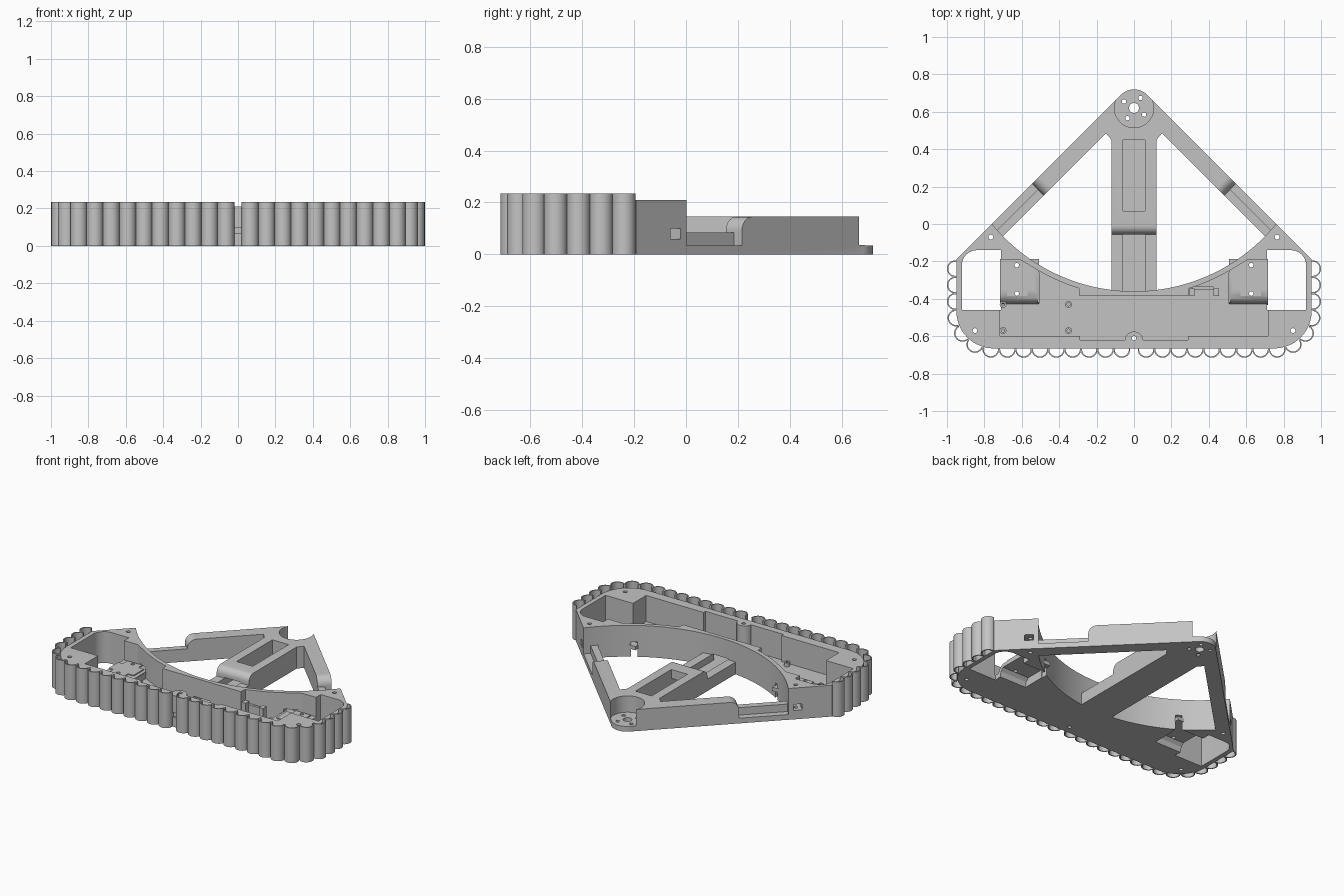
import bpy, bmesh, math

if "Cube" in bpy.data.objects:
    bpy.data.objects.remove(bpy.data.objects["Cube"])

R2 = math.sqrt(2)
grey = bpy.data.materials.new("light_grey")
grey.diffuse_color = (0.55, 0.55, 0.55, 1)
grey.use_nodes = True
grey.node_tree.nodes["Principled BSDF"].inputs["Base Color"].default_value = grey.diffuse_color


def add_prism(bm, pts, c0, c1, f):
    """Extrude a closed 2D outline from c0 to c1, mapped to space by f(a, b, c)."""
    lo = [bm.verts.new(f(a, b, c0)) for a, b in pts]
    hi = [bm.verts.new(f(a, b, c1)) for a, b in pts]
    bm.faces.new(lo)
    bm.faces.new(hi)
    n = len(pts)
    for i in range(n):
        j = (i + 1) % n
        bm.faces.new((lo[i], lo[j], hi[j], hi[i]))


def finish(bm, name):
    bmesh.ops.recalc_face_normals(bm, faces=bm.faces)
    me = bpy.data.meshes.new(name)
    bm.to_mesh(me)
    bm.free()
    me.materials.append(grey)
    ob = bpy.data.objects.new(name, me)
    bpy.context.collection.objects.link(ob)
    return ob


def flat(a, b, c):
    return (a, b, c)


def prism(name, pts, z0, z1, f=flat):
    bm = bmesh.new()
    add_prism(bm, pts, z0, z1, f)
    return finish(bm, name)


def rect(x0, x1, y0, y1):
    return [(x0, y0), (x1, y0), (x1, y1), (x0, y1)]


def arc(cx, cy, r, a0, a1, n):
    return [(cx + r * math.cos(math.radians(a0 + (a1 - a0) * i / n)),
             cy + r * math.sin(math.radians(a0 + (a1 - a0) * i / n))) for i in range(n + 1)]


def circle(cx, cy, r, n=24):
    return arc(cx, cy, r, 0, 360, n)[:-1]


def boolean(target, tools, op):
    for tool in tools:
        m = target.modifiers.new("bool", 'BOOLEAN')
        m.operation, m.solver, m.object = op, 'EXACT', tool
        bpy.context.view_layer.objects.active = target
        bpy.ops.object.modifier_apply(modifier=m.name)
        bpy.data.objects.remove(tool, do_unlink=True)


def cut(target, tools):
    boolean(target, tools, 'DIFFERENCE')


def mirrored(pts, s):
    return [(s * x, y) for x, y in pts]


def on_arm(s):
    """Frame along a diagonal arm: u runs down the arm, v outward."""
    return lambda u, z, v: (s * (u + v) / R2, 0.76 + (v - u) / R2, z)


# Body: curved back edge, slanted shoulders, rounded front corners
half = math.degrees(math.asin(0.76 / 0.98))
body_pts = arc(0, 0.62, 0.98, -90 - half, -90 + half, 64)
body_pts += [(0.95, -0.19)] + arc(0.75, -0.465, 0.2, 0, -90, 16)
body_pts += arc(-0.75, -0.465, 0.2, -90, -180, 16) + [(-0.95, -0.19)]
frame = prism("chassis_frame", body_pts, 0, 0.21)

# Main tray, with the front wall stepped and the back wall following the curve
side = [(0.29, -0.62), (0.29, -0.6), (0.716, -0.6), (0.716, -0.19), (0.61, -0.19)]
side += arc(0, 0.62, 1.008, -59.5, -73, 8) + [(0.29, -0.385)]
tray = side + mirrored(side[::-1], -1)
cut(frame, [prism("tray_cutter", tray, 0.035, 0.4)])

# Wheel wells and motor openings through the floor
for s in (-1, 1):
    well = [(0.712, -0.46), (0.92, -0.46)] + arc(0.84, -0.22, 0.08, 0, 90, 8) + [(0.712, -0.14)]
    cut(frame, [prism("well_cutter", mirrored(well, s), -0.1, 0.4),
                prism("motor_cutter", mirrored(rect(0.512, 0.714, -0.428, -0.195), s), -0.1, 0.1)])

# Front boss
boss = prism("front_boss", arc(0, -0.625, 0.05, 0, 180, 16), 0.01, 0.21)

# Hub where the arms meet
hub = prism("hub", [(-0.15, 0.485), (-0.12, 0.45), (0.12, 0.45), (0.15, 0.485),
                    (0.14, 0.62), (-0.14, 0.62)], 0, 0.145)
hub_base = prism("hub_base", circle(0, 0.62, 0.1, 48), 0, 0.035)


def stepped(start, step, end, low, r):
    """Side profile: tall beam with a rounded shoulder, then a low strip."""
    d = 1 if end > start else -1
    top = [(step - d * r + d * r * math.sin(t), 0.145 - r + r * math.cos(t))
           for t in [math.pi / 2 * i / 8 for i in range(9)]]
    return [(start, 0), (start, 0.145)] + top + [(step, low), (end, low), (end, 0)]


# Diagonal arms, each with a low outer ledge and a higher inner rail
parts = [boss, hub, hub_base]
for s in (-1, 1):
    parts.append(prism("arm_inner", stepped(0.1, 0.77, 1.1, 0.085, 0.055), -0.088, -0.044, on_arm(s)))
    parts.append(prism("arm_outer", stepped(0.1, 0.77, 1.1, 0.035, 0.055), -0.05, 0, on_arm(s)))

# Centre spine
parts.append(prism("spine", stepped(0.56, -0.055, -0.37, 0.08, 0.045), -0.12, 0.12,
                   lambda a, b, c: (c, a, b)))
boolean(frame, parts, 'UNION')

# Pockets, cable channel and hub recess
cuts = [prism("spine_pocket", rect(-0.06, 0.06, 0.07, 0.45), 0.035, 0.4),
        prism("cable_channel", rect(-0.06, 0.06, -0.44, 0.3), 0.036, 0.085),
        prism("hub_recess", circle(0, 0.62, 0.105, 48), 0.0352, 0.4),
        prism("hub_bore", circle(0, 0.62, 0.027), -0.1, 0.4),
        prism("front_slot", rect(-0.02, 0.02, -0.7, -0.655), 0.065, 0.095),
        prism("front_screw", circle(0, -0.61, 0.012, 16), -0.1, 0.4)]
for k in range(4):
    a = math.radians(45 + 90 * k + 12)
    cuts.append(prism("hub_screw", circle(0.064 * math.cos(a), 0.62 + 0.064 * math.sin(a), 0.012, 16), -0.1, 0.4))
for s in (-1, 1):
    for x, y in ((0.765, -0.07), (0.85, -0.57)):
        cuts.append(prism("screw_hole", circle(s * x, y, 0.013, 16), -0.1, 0.4))
    cuts.append(prism("side_port", rect(1.105, 1.16, 0.06, 0.1), -0.1, 0.05, on_arm(s)))
cut(frame, cuts)

# Motor mounts: raised plates with a curved front edge
cradle = [(-0.432, 0), (-0.426, 0.04), (-0.41, 0.066), (-0.385, 0.08), (-0.188, 0.08),
          (-0.188, 0.055), (-0.385, 0.055), (-0.405, 0.035), (-0.412, 0)]
for s, tag in ((-1, "left"), (1, "right")):
    mount = prism("motor_mount_" + tag, cradle, s * 0.508, s * 0.716, lambda a, b, c: (c, a, b))
    plate = [(0.714, -0.25), (0.68, -0.25), (0.68, -0.2), (0.57, -0.2), (0.57, -0.24), (0.53, -0.24),
             (0.53, -0.35), (0.57, -0.35), (0.57, -0.385), (0.68, -0.385), (0.68, -0.35), (0.714, -0.35)]
    pad = prism("motor_pad", mirrored(plate, s), 0.07, 0.087)
    cheek = prism("motor_cheek", mirrored(rect(0.506, 0.516, -0.42, -0.26), s), 0, 0.075)
    boolean(mount, [pad, cheek], 'UNION')
    cut(mount, [prism("mount_hole", circle(s * 0.627, y, 0.012, 16), -0.1, 0.4) for y in (-0.22, -0.372)])

# Board standoffs on the tray floor
for i, (x, y) in enumerate([(x, y) for x in (-0.7, -0.35) for y in (-0.43, -0.57)]):
    post = prism("standoff_%d" % i, circle(x, y, 0.018, 20), 0.03, 0.06)
    cut(post, [prism("standoff_bore", circle(x, y, 0.008, 12), 0.036, 0.2)])

# Clip posts against the back wall of the tray
for i, x in enumerate((0.31, 0.44)):
    prism("clip_post_%d" % i, rect(x - 0.014, x + 0.014, -0.385, -0.345), 0.03, 0.14)
prism("clip_bridge", rect(0.31, 0.425, -0.352, -0.335), 0.03, 0.12)

# Row of open half-tubes around the front and sides
bm = bmesh.new()
for s in (-1, 1):
    for k in range(15):
        d = 0.065 + 0.0875 * k
        turn = 0.1 * math.pi
        if d < 0.75:
            x, y, a = d, -0.665, -90
        elif d < 0.75 + turn:
            a = -90 + math.degrees((d - 0.75) / 0.2)
            x = 0.75 + 0.2 * math.cos(math.radians(a))
            y = -0.465 + 0.2 * math.sin(math.radians(a))
        else:
            x, y, a = 0.95, -0.465 + d - 0.75 - turn, 0
        x += 0.005 * math.cos(math.radians(a))
        y += 0.005 * math.sin(math.radians(a))
        ring = arc(x, y, 0.045, a - 98, a + 98, 20) + arc(x, y, 0.038, a + 98, a - 98, 20)
        add_prism(bm, mirrored(ring, s), 0, 0.235, flat)
finish(bm, "bumper_tubes")

# Smooth curved walls, keep edges crisp
for ob in bpy.context.scene.objects:
    ob.select_set(True)
    bpy.context.view_layer.objects.active = ob
bpy.ops.object.shade_smooth_by_angle(angle=math.radians(30))
